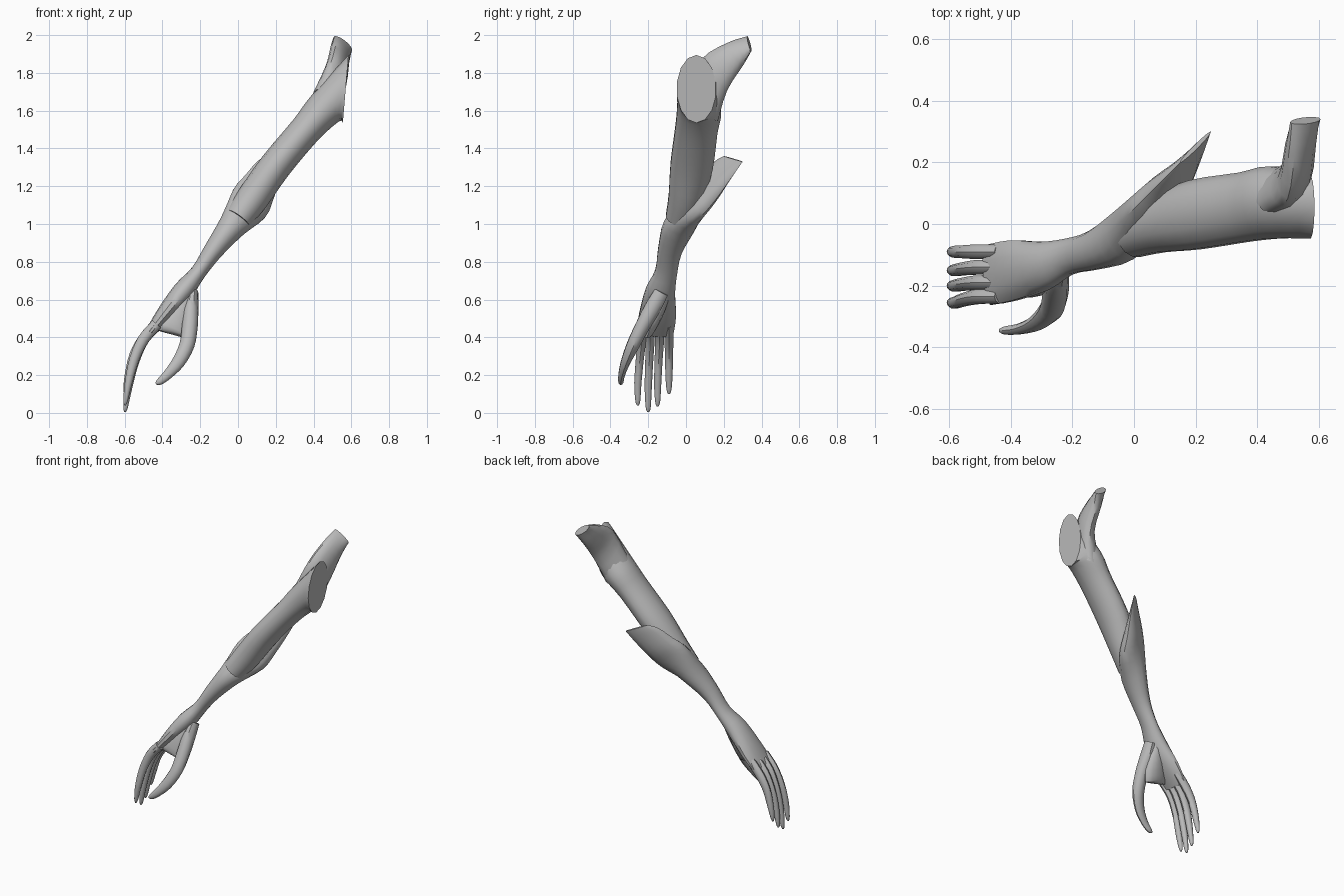
import bpy, bmesh, math
from mathutils import Vector

cube = bpy.data.objects.get("Cube")
if cube:
    bpy.data.objects.remove(cube, do_unlink=True)

skin = bpy.data.materials.new("grey_skin")
skin.use_nodes = True
GREY = (0.5, 0.5, 0.5, 1)
skin.diffuse_color = GREY
skin.node_tree.nodes["Principled BSDF"].inputs["Base Color"].default_value = GREY


def tube(points):
    """Turn (x, y, z, thickness, width) into rings square to the path."""
    rings = []
    pos = [Vector(p[:3]) for p in points]
    for i, p in enumerate(points):
        t = (pos[min(i + 1, len(pos) - 1)] - pos[max(i - 1, 0)]).normalized()
        side = Vector((0, 1, 0))
        side = (side - t * side.dot(t)).normalized()
        rings.append((pos[i], t.cross(side) * p[3], side * p[4]))
    return rings


def ring(centre, a, b):
    return (Vector(centre), Vector(a), Vector(b))


def spline(p0, p1, p2, p3, t):
    return (p1 * 2 + (p2 - p0) * t + (p0 * 2 - p1 * 5 + p2 * 4 - p3) * t ** 2
            + (p1 * 3 - p0 - p2 * 3 + p3) * t ** 3) / 2


def loft(name, rings, sides=14, steps=3):
    """Skin smoothly interpolated elliptical rings and cap both ends."""
    last = len(rings) - 1
    dense = []
    for i in range(last):
        near = [rings[min(max(i + k, 0), last)] for k in (-1, 0, 1, 2)]
        for s in range(steps):
            dense.append([spline(*(r[c] for r in near), s / steps) for c in range(3)])
    dense.append(rings[-1])
    bm = bmesh.new()
    loops = []
    for c, a, b in dense:
        angles = [2 * math.pi * k / sides for k in range(sides)]
        loops.append([bm.verts.new(c + a * math.cos(g) + b * math.sin(g)) for g in angles])
    for lo, hi in zip(loops, loops[1:]):
        for k in range(sides):
            n = (k + 1) % sides
            bm.faces.new((lo[k], lo[n], hi[n], hi[k]))
    bm.faces.new(loops[0][::-1])
    bm.faces.new(loops[-1])
    bmesh.ops.recalc_face_normals(bm, faces=bm.faces)
    mesh = bpy.data.meshes.new(name)
    bm.to_mesh(mesh)
    bm.free()
    mesh.materials.append(skin)
    obj = bpy.data.objects.new(name, mesh)
    bpy.context.collection.objects.link(obj)
    bpy.ops.object.select_all(action="DESELECT")
    obj.select_set(True)
    bpy.context.view_layer.objects.active = obj
    bpy.ops.object.shade_smooth_by_angle(angle=math.radians(40))


# Palm, wrist and forearm, running on into the pointed elbow blade
loft("forearm", tube([
    (-.47, -.165, .42, .025, .10), (-.39, -.15, .52, .045, .10),
    (-.29, -.135, .645, .055, .08), (-.21, -.105, .745, .042, .06),
    (-.13, -.085, .86, .052, .065), (-.03, -.035, .99, .075, .085)]) + [
    ring((.06, .05, 1.11), (-.08, -.02, .08), (-.03, .06, 0)),
    ring((.11, .12, 1.19), (-.07, -.03, .07), (-.03, .04, 0)),
    ring((.16, .19, 1.28), (-.06, -.04, .05), (-.015, .02, 0)),
    ring((.20, .25, 1.345), (-.05, -.05, .015), (-.004, .006, 0))])

# Upper arm with a slanted flat cut at the shoulder
loft("upper_arm", tube([
    (0, -.03, 1.03, .075, .08), (.08, 0, 1.14, .085, .095),
    (.2, .03, 1.31, .085, .115), (.36, .055, 1.5, .085, .115),
    (.46, .07, 1.61, .1, .12)]) + [
    ring((.57, .055, 1.715), (.015, 0, .18), (0, .105, 0))])

# Raised flap behind the shoulder
loft("shoulder_flap", [
    ring((.46, .10, 1.63), (.07, 0, -.03), (0, -.07, .08)),
    ring((.52, .15, 1.79), (.055, 0, -.02), (-.01, -.07, .08)),
    ring((.54, .26, 1.90), (.05, 0, -.02), (-.01, -.045, .055)),
    ring((.555, .335, 1.955), (.045, 0, -.02), (-.02, -.012, .035))])

# Four curled fingers: base y, tip y, tip z
fingers = {"index": (-.235, -.255, .04), "middle": (-.19, -.2, .005),
           "ring": (-.14, -.15, .035), "little": (-.09, -.09, .10)}
for label, (y, tip_y, tip_z) in fingers.items():
    mid = (y + tip_y) / 2
    drop = .43 - tip_z
    loft(label + "_finger", tube([
        (-.43, y, .47, .03, .024), (-.50, y, .39, .03, .025),
        (-.55, mid, .43 - drop * .38, .026, .022),
        (-.58, tip_y, .43 - drop * .7, .02, .02),
        (-.595, tip_y, tip_z + .025, .012, .014),
        (-.598, tip_y, tip_z, .004, .005)]), sides=10)

# Thumb and the web joining it to the palm
loft("thumb", tube([
    (-.24, -.13, .64, .03, .04), (-.25, -.18, .55, .04, .045),
    (-.255, -.23, .46, .042, .04), (-.27, -.28, .36, .04, .035),
    (-.315, -.32, .27, .035, .025), (-.37, -.34, .205, .026, .018),
    (-.415, -.345, .165, .018, .014), (-.435, -.345, .155, .006, .006)]), sides=10)
loft("thumb_web", tube([
    (-.27, -.13, .64, .03, .05), (-.31, -.17, .53, .075, .05),
    (-.35, -.205, .44, .09, .035), (-.355, -.21, .42, .08, .015)]))
